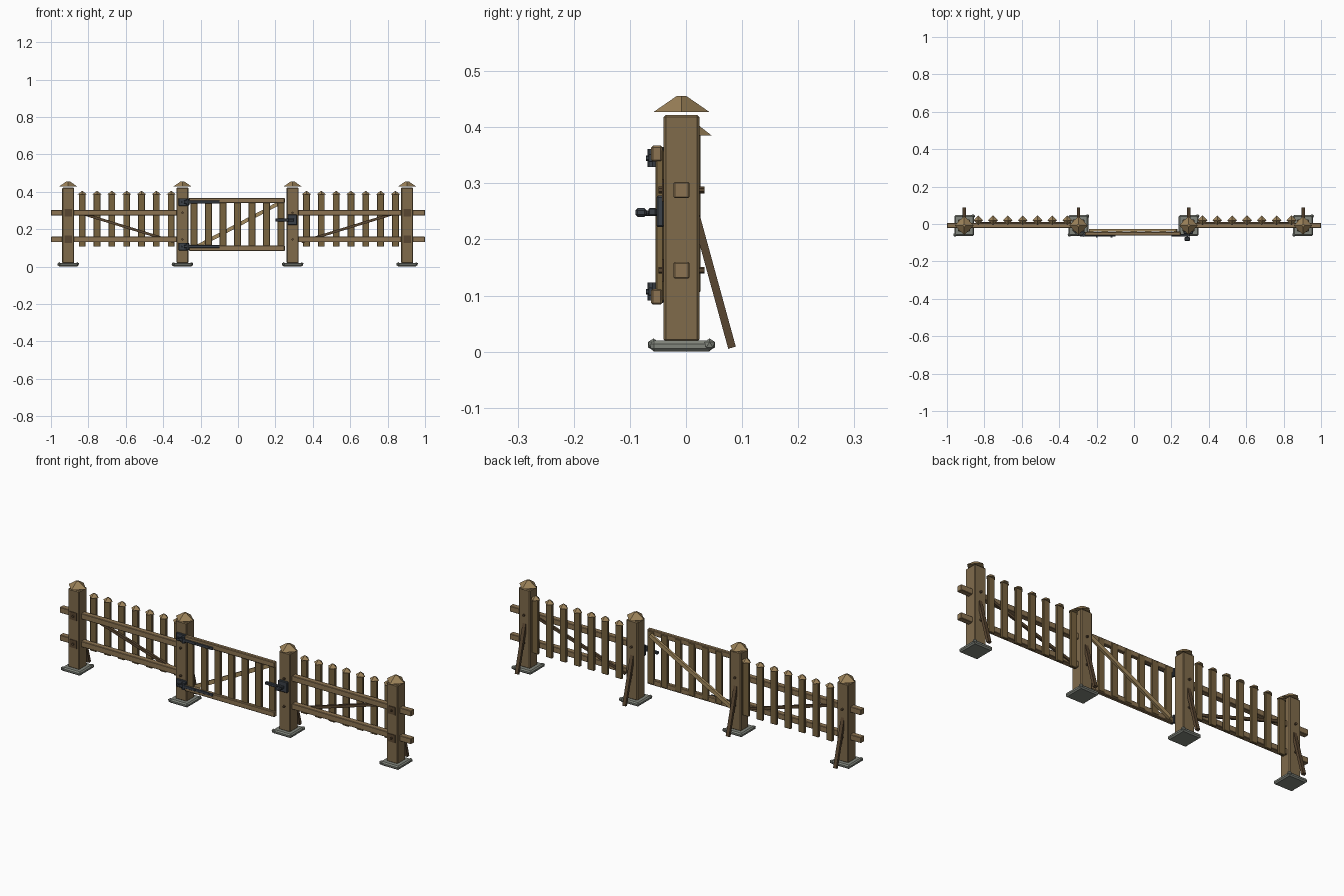
import bpy, bmesh
from math import pi
from mathutils import Vector, Matrix

if "Cube" in bpy.data.objects:
    bpy.data.objects.remove(bpy.data.objects["Cube"])


def material(name, hexcode):
    m = bpy.data.materials.new(name)
    rgb = [int(hexcode[i:i + 2], 16) / 255 for i in (0, 2, 4)]
    m.diffuse_color = [((c + 0.055) / 1.055) ** 2.4 if c > 0.04 else c / 12.92 for c in rgb] + [1]
    m.use_nodes = True
    m.node_tree.nodes["Principled BSDF"].inputs["Base Color"].default_value = m.diffuse_color
    return m


POST = material("post_wood", "806b4b")
RAIL = material("rail_wood", "8c7452")
PICKET = material("picket_wood", "78633f")
CAP = material("cap_wood", "9c8259")
DARK = material("dark_wood", "594631")
PALE = material("pale_wood", "a68c5f")
STONE = material("stone", "81857c")
IRON = material("iron", "3b4148")


def finish(name, bm, mat, matrix=None, bevel=0):
    bmesh.ops.recalc_face_normals(bm, faces=bm.faces)
    me = bpy.data.meshes.new(name)
    bm.to_mesh(me)
    bm.free()
    me.materials.append(mat)
    ob = bpy.data.objects.new(name, me)
    bpy.context.collection.objects.link(ob)
    if matrix:
        ob.matrix_world = matrix
    if bevel:
        b = ob.modifiers.new("edge", 'BEVEL')
        b.width, b.segments = bevel, 1
    return ob


def box(name, x, y, z, mat, bevel=0.0):
    """Box from (min, max) ranges on each axis."""
    bm = bmesh.new()
    bmesh.ops.create_cube(bm, size=1)
    for v in bm.verts:
        for i, (a, b) in enumerate((x, y, z)):
            v.co[i] = a if v.co[i] < 0 else b
    return finish(name, bm, mat, None, bevel)


def beam(name, a, b, w, d, mat):
    """Rectangular bar between two points; w is its level width."""
    a, b = Vector(a), Vector(b)
    axis = (b - a).normalized()
    side = axis.cross(Vector((0, 1, 0)) if abs(axis.x) > 0.1 else Vector((1, 0, 0))).normalized()
    other = axis.cross(side)
    m = Matrix((side, other, axis)).transposed().to_4x4()
    m.translation = (a + b) / 2
    bm = bmesh.new()
    bmesh.ops.create_cube(bm, size=1)
    bmesh.ops.scale(bm, vec=(w, d, (b - a).length), verts=bm.verts)
    return finish(name, bm, mat, m)


def cone(name, c, r1, r2, h, n, mat, rot=None):
    bm = bmesh.new()
    bmesh.ops.create_cone(bm, cap_ends=True, segments=n, radius1=r1, radius2=r2, depth=h)
    return finish(name, bm, mat, Matrix.Translation(c) @ (rot or Matrix()))


ALONG_Y = Matrix.Rotation(pi / 2, 4, 'X')
CY = -0.008
RAIL_Z = (0.288, 0.145)

# posts with caps, stone feet, rear props and bolts
for px in (-0.908, -0.297, 0.292, 0.904):
    box("post", (px - .032, px + .032), (CY - .032, CY + .032), (.018, .422), POST, .004)
    cone("post_cap", (px, CY, .4415), .05, .008, .029, 4, CAP)
    box("post_foot", (px - .053, px + .053), (CY - .055, CY + .055), (.0, .02), STONE, .006)
    for s in (-1, 1):
        bm = bmesh.new()
        bmesh.ops.create_icosphere(bm, subdivisions=1, radius=.011)
        finish("foot_stone", bm, STONE, Matrix.Translation((px + s * .048, CY + s * .05, .0125)))
    beam("rear_prop", (px, .082, .007), (px, .01, .27), .014, .018, DARK)
    for z in RAIL_Z:
        cone("post_bolt", (px, CY, z), .006, .006, .082, 6, DARK, ALONG_Y)
        if abs(px) > .5:
            box("bolt_plate", (px - .02, px + .02), (CY - .035, CY - .03), (z - .02, z + .02), DARK)

# fence panels on both sides
for s, first in ((-1, -.833), (1, .366)):
    for z in RAIL_Z:
        xs = sorted((s * .275, s * 1.0))
        box("fence_rail", xs, (CY - .014, CY + .014), (z - .0145, z + .0145), RAIL, .002)
    for i in range(7):
        x = first + i * .0793
        box("fence_picket", (x - .018, x + .018), (.012, .026), (.106, .388), PICKET, .002)
        cone("picket_cap", (x, .02, .394), .026, .003, .018, 4, CAP)
    beam("panel_brace", (s * .34, .006, .132), (s * .83, .006, .282), .014, .012, DARK)

# gate
for z in (.353, .098):
    box("gate_rail", (-.262, .25), (-.062, -.042), (z - .014, z + .014), RAIL, .003)
for i in range(7):
    x = -.235 + i * .0775
    box("gate_picket", (x - .018, x + .018), (-.054, -.040), (.09, .36), PICKET, .002)
beam("gate_brace", (-.235, -.034, .098), (.228, -.034, .343), .02, .012, PALE)

# hinges
for z in (.345, .107):
    box("hinge_plate", (-.318, -.262), (-.05, -.039), (z - .02, z + .02), IRON, .002)
    box("hinge_strap", (-.29, -.098), (-.067, -.060), (z - .007, z + .007), IRON, .001)
    cone("hinge_pin", (-.268, -.06, z), .009, .009, .032, 8, IRON)
    for x in (-.3, -.2, -.12):
        cone("hinge_rivet", (x, -.06 if x < -.25 else -.067, z), .005, .005, .008, 6, IRON, ALONG_Y)

# latch
box("latch_plate", (.264, .316), (-.053, -.039), (.222, .278), IRON, .003)
box("latch_bar", (.2, .3), (-.067, -.053), (.242, .256), IRON, .002)
cone("latch_stem", (.285, -.068, .247), .005, .005, .034, 8, IRON, ALONG_Y)
box("latch_knob", (.27, .3), (-.09, -.07), (.24, .256), IRON, .004)
